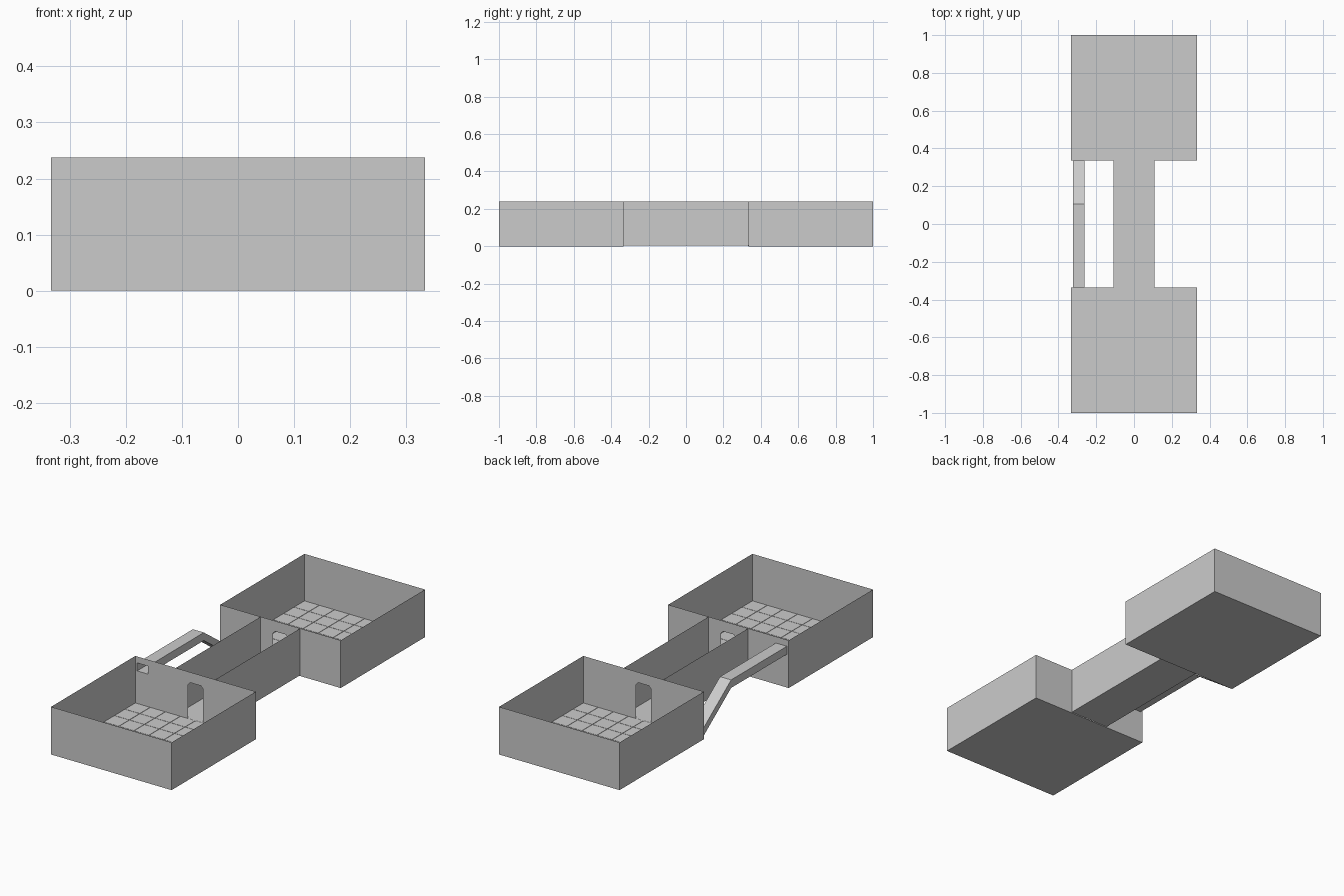
import bpy, bmesh
from mathutils import Matrix

if "Cube" in bpy.data.objects:
    bpy.data.objects.remove(bpy.data.objects["Cube"])

W, Y0, Y1, H = 0.333, 0.335, 1.0, 0.238   # room half width, inner/outer y, wall height
CW, FLOOR = 0.109, 0.004                  # corridor half width, floor level


def finish(name, bm):
    me = bpy.data.meshes.new(name)
    bm.to_mesh(me)
    bm.free()
    ob = bpy.data.objects.new(name, me)
    bpy.context.collection.objects.link(ob)
    return ob


def sheet(name, corners):
    bm = bmesh.new()
    bm.faces.new([bm.verts.new(c) for c in corners])
    return finish(name, bm)


def side_wall(name, a, b, z=0.0):
    (ax, ay), (bx, by) = a, b
    return sheet(name, [(ax, ay, z), (bx, by, z), (bx, by, H), (ax, ay, H)])


def flat_floor(name, x, ya, yb, z):
    return sheet(name, [(-x, ya, z), (-x, yb, z), (x, yb, z), (x, ya, z)])


def pierced_wall(name, y, loops):
    """Thin wall in the xz plane; loops after the first are holes."""
    bm = bmesh.new()
    for loop in loops:
        vs = [bm.verts.new((x, y, z)) for x, z in loop]
        for i, v in enumerate(vs):
            bm.edges.new((vs[i - 1], v))
    bmesh.ops.triangle_fill(bm, use_beauty=True, edges=bm.edges[:])
    s = 1 if y < 0 else -1                # face away from the room
    for f in bm.faces:
        f.normal_update()
        if f.normal.y * s < 0:
            f.normal_flip()
    return finish(name, bm)


def floor_tiles(name, ya, n=8, gap=0.002):
    bm = bmesh.new()
    sx, sy = 2 * W / n, (Y1 - Y0) / n
    for i in range(n):
        for j in range(n):
            c = (-W + sx * (i + 0.5), ya + sy * (j + 0.5), FLOOR / 2 + 0.0005)
            bmesh.ops.create_cube(bm, size=1, matrix=Matrix.Translation(c) @
                                  Matrix.Diagonal((sx - gap, sy - gap, FLOOR - 0.001, 1)))
    return finish(name, bm)


# Rooms: floor, tiles and three plain walls each
for tag, s in (("front", -1), ("back", 1)):
    ya, yb = sorted((s * Y0, s * Y1))
    flat_floor(tag + "_room_floor", W, ya, yb, 0.0)
    floor_tiles(tag + "_room_tiles", ya)
    side_wall(tag + "_room_right_wall", (W, ya), (W, yb))
    side_wall(tag + "_room_left_wall", (-W, yb), (-W, ya))
    side_wall(tag + "_room_end_wall", (s * -W * -s * -s, s * Y1), (s * W * -s * -s, s * Y1)) \
        if s < 0 else side_wall(tag + "_room_end_wall", (W, Y1), (-W, Y1))

# Inner walls with doorway and duct opening
DX, DZ, DC = 0.041, 0.186, 0.012
door = [(-DX, 0), (-DX, DZ - DC), (-DX + DC, DZ), (DX - DC, DZ), (DX, DZ - DC), (DX, 0)]
VX0, VX1, VH, VZ = -0.323, -0.262, 0.04, 0.166
upper = [(VX0, VZ), (VX1, VZ), (VX1, VZ + VH), (VX0, VZ + VH)]
lower = [(VX0, 0), (VX0, VH), (VX1, VH), (VX1, 0)]
rim = [(W, 0), (W, H), (-W, H), (-W, 0)]
pierced_wall("front_room_door_wall", -Y0, [rim + door, upper])
pierced_wall("back_room_door_wall", Y0, [rim + lower + door])

# Corridor
flat_floor("corridor_floor", CW, -Y0, Y0, FLOOR)
side_wall("corridor_right_wall", (CW, -Y0), (CW, Y0), FLOOR)
side_wall("corridor_left_wall", (-CW, Y0), (-CW, -Y0), FLOOR)

# Air duct: open square tube, level and then sloping down to the back room
bm = bmesh.new()
rings = [[bm.verts.new((x, y, z + dz)) for x, dz in
          ((VX0, 0), (VX1, 0), (VX1, VH), (VX0, VH))]
         for y, z in ((-Y0, VZ), (0.105, VZ), (Y0, 0.0))]
for a, b in zip(rings, rings[1:]):
    for i in range(4):
        bm.faces.new((a[i - 1], a[i], b[i], b[i - 1]))
bmesh.ops.recalc_face_normals(bm, faces=bm.faces[:])
finish("air_duct", bm)
